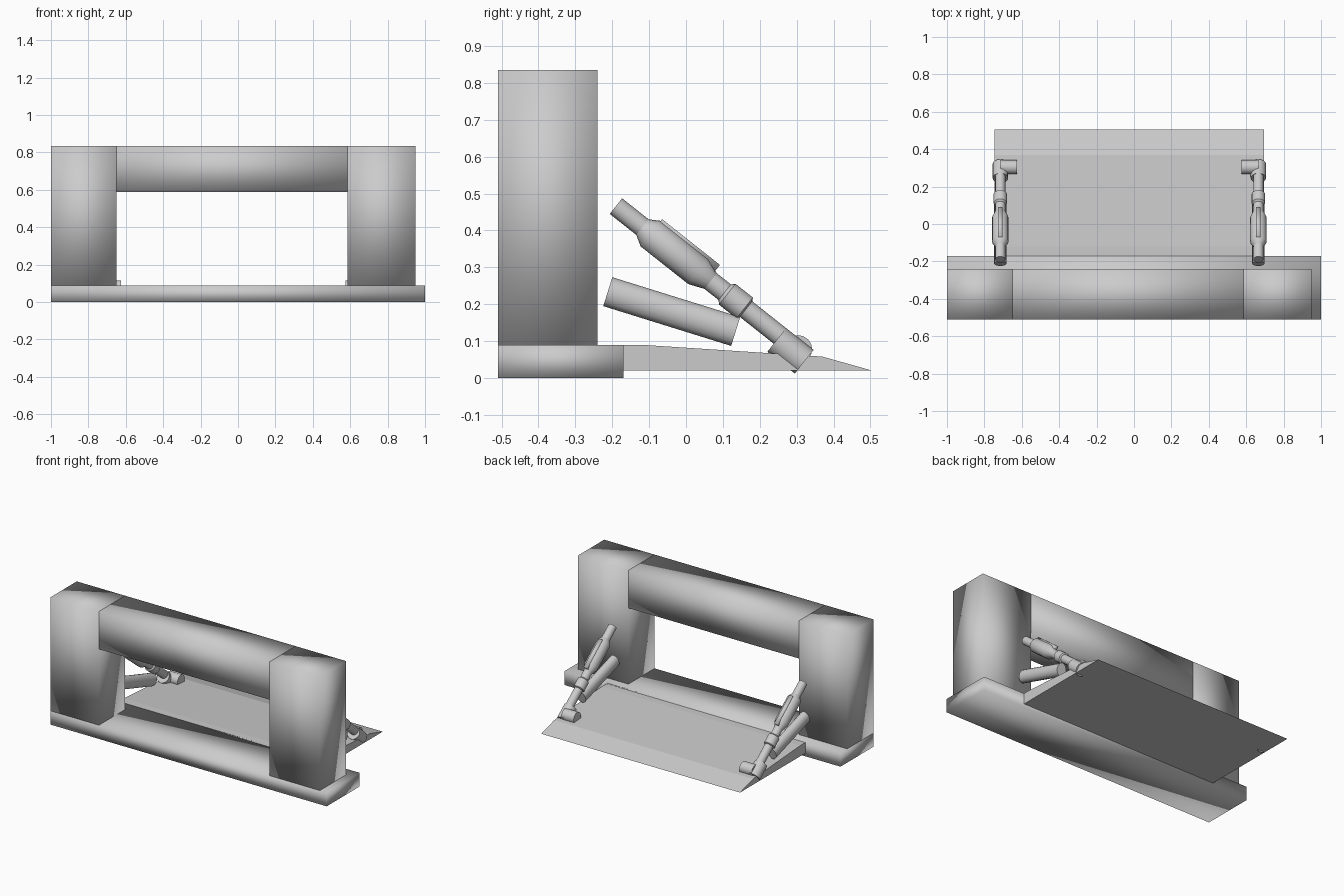
import bpy, bmesh, math
from mathutils import Vector, Matrix

if "Cube" in bpy.data.objects:
    bpy.data.objects.remove(bpy.data.objects["Cube"])

grey = bpy.data.materials.new("light_grey")
grey.diffuse_color = (0.6, 0.6, 0.6, 1)
grey.use_nodes = True
grey.node_tree.nodes["Principled BSDF"].inputs["Base Color"].default_value = grey.diffuse_color
MID = -0.025          # symmetry plane of frame, ramp and arms


def finish(name, bm, smooth=True, angle=None):
    bmesh.ops.recalc_face_normals(bm, faces=bm.faces)
    me = bpy.data.meshes.new(name)
    bm.to_mesh(me)
    bm.free()
    for p in me.polygons:
        p.use_smooth = smooth
    ob = bpy.data.objects.new(name, me)
    bpy.context.collection.objects.link(ob)
    me.materials.append(grey)
    if angle:
        bpy.ops.object.select_all(action='DESELECT')
        ob.select_set(True)
        bpy.context.view_layer.objects.active = ob
        bpy.ops.object.shade_smooth_by_angle(angle=math.radians(angle))
    return ob


def box(name, lo, hi, frame=Matrix()):
    bm = bmesh.new()
    bmesh.ops.create_cube(bm, size=1)
    for v in bm.verts:
        v.co = frame @ Vector([(a + b) / 2 + c * (b - a) for a, b, c in zip(lo, hi, v.co)])
    return finish(name, bm)


def lathe(name, profile, frame, segs=16, flat=1.0):
    """Closed solid of (distance, radius) rings around the local z axis."""
    bm = bmesh.new()
    rings = [[bm.verts.new(frame @ Vector((flat * r * math.cos(2 * math.pi * i / segs),
                                           r * math.sin(2 * math.pi * i / segs), d)))
              for i in range(segs)] for d, r in profile]
    for a, b in zip(rings, rings[1:]):
        for i in range(segs):
            j = (i + 1) % segs
            bm.faces.new((a[i], a[j], b[j], b[i]))
    bm.faces.new(rings[0])
    bm.faces.new(rings[-1])
    return finish(name, bm, angle=35)


def axis_frame(x, y0, z0, y1, z1):
    """Local z along the arm, local x sideways, local y across (upwards)."""
    d = Vector((0, y1 - y0, z1 - z0)).normalized()
    side = Vector((1, 0, 0))
    up = d.cross(side)
    m = Matrix((side, up, d)).transposed().to_4x4()
    m.translation = (x, y0, z0)
    return m


# Sill, posts and top beam
box("base_sill", (-1, -0.51, 0), (1, -0.17, 0.09))
box("left_post", (-1, -0.51, 0.09), (-0.65, -0.24, 0.835))
box("right_post", (0.585, -0.51, 0.09), (0.95, -0.24, 0.835))
box("top_beam", (-0.65, -0.51, 0.588), (0.585, -0.24, 0.835))

# Wedge-shaped ramp
bm = bmesh.new()
outline = [(-0.18, 0.02), (-0.18, 0.09), (-0.12, 0.09), (0.37, 0.058), (0.505, 0.02)]
face = bm.faces.new([bm.verts.new((MID - 0.72, y, z)) for y, z in outline])
new = bmesh.ops.extrude_face_region(bm, geom=[face])["geom"]
bmesh.ops.translate(bm, vec=(1.44, 0, 0), verts=[v for v in new if isinstance(v, bmesh.types.BMVert)])
finish("ramp", bm, smooth=False)

# Lifting arms, one on each side
for side, s in (("left", -1), ("right", 1)):
    x = MID + s * 0.69
    arm = axis_frame(x, -0.19, 0.466, 0.136, 0.208)
    lathe(side + "_piston_rod", [(0, 0.027), (0.62, 0.027)], arm)
    lathe(side + "_cylinder_body", [(0.09, 0.026), (0.12, 0.044), (0.285, 0.044), (0.335, 0.024)], arm)
    lathe(side + "_collar", [(0.375, 0.026), (0.385, 0.036), (0.445, 0.036), (0.45, 0.027)], arm)
    up = 1 if (arm.to_3x3() @ Vector((0, 1, 0))).z > 0 else -1
    ys = sorted((up * 0.02, up * 0.05))
    box(side + "_cylinder_rail", (-0.012, ys[0], 0.12), (0.012, ys[1], 0.32), arm)
    # Foot knuckle with its inward pin
    knuckle = arm @ Matrix.Translation((0, -up * 0.014, 0))
    lathe(side + "_knuckle", [(0.567, 0.041), (0.662, 0.041)], knuckle)
    pin = Matrix.Translation((x, 0.304, 0.078)) @ Matrix.Rotation(-s * math.pi / 2, 4, 'Y')
    lathe(side + "_pin", [(0, 0.038), (0.09, 0.038)], pin)
    # Lower strut
    strut = axis_frame(x, -0.212, 0.234, 0.135, 0.126)
    lathe(side + "_lower_strut", [(0, 0.041), (0.363, 0.041)], strut, flat=0.8)
